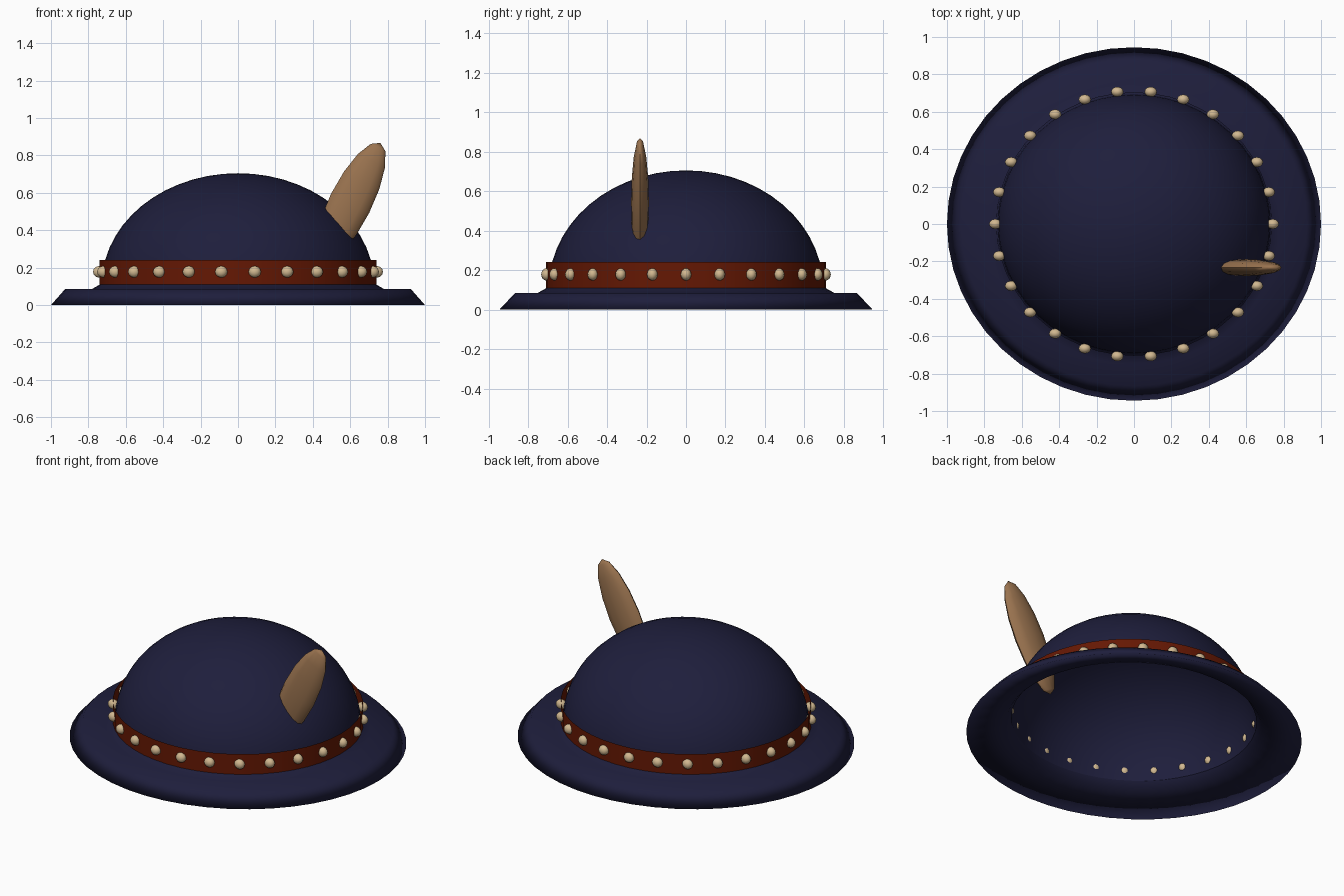
import bpy, bmesh, math
from mathutils import Matrix, Vector

cube = bpy.data.objects.get("Cube")
if cube:
    bpy.data.objects.remove(cube, do_unlink=True)


def material(name, rgb):
    mat = bpy.data.materials.new(name)
    mat.use_nodes = True
    mat.diffuse_color = (*rgb, 1)
    mat.node_tree.nodes["Principled BSDF"].inputs["Base Color"].default_value = (*rgb, 1)
    return mat


navy = material("navy felt", (0.013, 0.013, 0.045))
leather = material("red brown leather", (0.13, 0.009, 0.001))
brass = material("pale brass", (0.64, 0.48, 0.28))
tan = material("tan feather", (0.32, 0.17, 0.078))


def finish(name, bm, mat, angle=35):
    mesh = bpy.data.meshes.new(name)
    bm.to_mesh(mesh)
    bm.free()
    mesh.materials.append(mat)
    obj = bpy.data.objects.new(name, mesh)
    bpy.context.collection.objects.link(obj)
    bpy.ops.object.select_all(action='DESELECT')
    obj.select_set(True)
    bpy.context.view_layer.objects.active = obj
    bpy.ops.object.shade_smooth_by_angle(angle=math.radians(angle))


def oval_loft(name, profile, mat, segments=48, cap=False, angle=35):
    """Join oval rings given as (x radius, y radius, height), in order."""
    bm = bmesh.new()
    rings = []
    turns = [2 * math.pi * i / segments for i in range(segments)]
    for rx, ry, z in profile:
        rings.append([bm.verts.new((rx * math.cos(t), ry * math.sin(t), z)) for t in turns])
    for low, high in zip(rings, rings[1:]):
        for i in range(segments):
            j = (i + 1) % segments
            bm.faces.new((low[i], low[j], high[j], high[i]))
    if cap:
        tip = bm.verts.new((0, 0, cap))
        top = rings[-1]
        for i in range(segments):
            bm.faces.new((top[i], top[(i + 1) % segments], tip))
    finish(name, bm, mat, angle)


# Softly shaded brim: inner lip, underside, rim, sloping edge, ledge and flare
oval_loft("brim", [(0.728, 0.695, 0.11), (0.76, 0.722, 0.072), (1.0, 0.945, 0),
                   (0.925, 0.865, 0.085), (0.782, 0.75, 0.085),
                   (0.735, 0.702, 0.112)], navy, angle=180)

# Hollow domed crown
base_x, base_y, base_z, top_z = 0.728, 0.695, 0.11, 0.705
steps = 14
dome = []
for k in range(steps):
    a = math.pi / 2 * k / steps
    dome.append((base_x * math.cos(a), base_y * math.cos(a),
                 base_z + (top_z - base_z) * math.sin(a)))
oval_loft("crown", dome, navy, cap=top_z)

# Upright hat band
oval_loft("hat_band", [(0.74, 0.709, 0.11), (0.74, 0.709, 0.24)], leather)

# Round studs set into the band
stud_count = 26
bm = bmesh.new()
stud_shape = Matrix.Diagonal(Vector((0.033, 0.027, 0.031, 1)))
for k in range(stud_count):
    a = 2 * math.pi * k / stud_count
    place = Matrix.Translation((0.742 * math.cos(a), 0.712 * math.sin(a), 0.178))
    bmesh.ops.create_uvsphere(bm, u_segments=12, v_segments=8, radius=1,
                              matrix=place @ stud_shape)
finish("band_studs", bm, brass, 60)

# Flat feather leaning outwards, its foot inside the crown
bm = bmesh.new()
lean = Matrix.Rotation(math.radians(26.6), 4, 'Y')
shape = Matrix.Diagonal(Vector((0.114, 0.045, 0.36, 1)))
place = Matrix.Translation((0.6, -0.233, 0.545)) @ lean @ shape
bmesh.ops.create_uvsphere(bm, u_segments=12, v_segments=8, radius=1, matrix=place)
finish("feather", bm, tan, 50)
